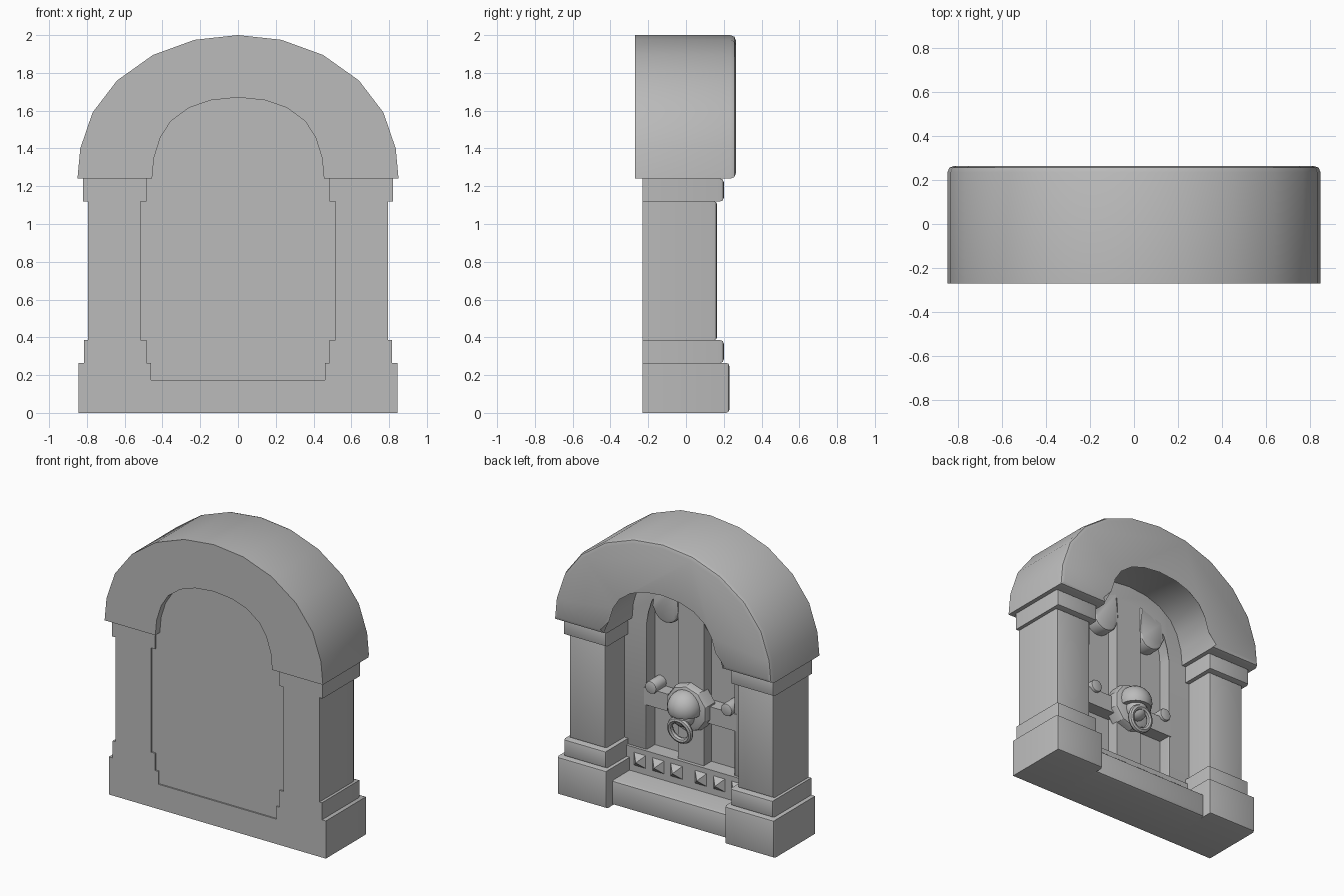
import bpy, bmesh, math
from mathutils import Matrix

old = bpy.data.objects.get("Cube")
if old:
    bpy.data.objects.remove(old)

stone = bpy.data.materials.new("grey stone")
stone.use_nodes = True
GREY = (0.5, 0.5, 0.5, 1)
stone.diffuse_color = GREY
stone.node_tree.nodes["Principled BSDF"].inputs["Base Color"].default_value = GREY


def finish(name, bm, mirror=False):
    """Turn a bmesh into a named object, smooth with sharp edges kept."""
    bmesh.ops.recalc_face_normals(bm, faces=bm.faces)
    mesh = bpy.data.meshes.new(name)
    bm.to_mesh(mesh)
    bm.free()
    mesh.materials.append(stone)
    ob = bpy.data.objects.new(name, mesh)
    bpy.context.collection.objects.link(ob)
    if mirror:
        ob.modifiers.new("Mirror", 'MIRROR')
    bpy.ops.object.select_all(action='DESELECT')
    ob.select_set(True)
    bpy.context.view_layer.objects.active = ob
    bpy.ops.object.shade_smooth_by_angle(angle=math.radians(32))
    return ob


def prism(name, profile, y0, y1, bevel=0.0, mirror=False):
    """Extrude an x-z profile along y and round the rim of its +y face."""
    bm = bmesh.new()
    back = [bm.verts.new((x, y0, z)) for x, z in profile]
    face = [bm.verts.new((x, y1, z)) for x, z in profile]
    bm.faces.new(back)
    bm.faces.new(face)
    n = len(profile)
    for i in range(n):
        j = (i + 1) % n
        bm.faces.new((back[i], back[j], face[j], face[i]))
    if bevel:
        rim = [e for e in bm.edges if all(v in face for v in e.verts)]
        bmesh.ops.bevel(bm, geom=rim, offset=bevel, segments=2,
                        profile=0.5, affect='EDGES')
    return finish(name, bm, mirror)


def block(name, x0, x1, y0, y1, z0, z1, bevel=0.0, mirror=False):
    return prism(name, [(x0, z0), (x1, z0), (x1, z1), (x0, z1)],
                 y0, y1, bevel, mirror)


def both_sides(half):
    """Complete a half curve that runs from +x up to the crown."""
    return half + [(-x, z) for x, z in reversed(half[:-1])]


SPRING = 1.24
outer = both_sides([(0.85, SPRING), (0.835, 1.40), (0.77, 1.59), (0.64, 1.76),
                    (0.45, 1.895), (0.23, 1.975), (0, 2.0)])
inner = both_sides([(0.455, SPRING), (0.445, 1.35), (0.41, 1.46), (0.355, 1.545),
                    (0.26, 1.615), (0.145, 1.655), (0, 1.67)])


def scaled(curve, s):
    return [(x * s, SPRING + (z - SPRING) * s) for x, z in curve]


# Hood arch
prism("arch", outer + inner[::-1], -0.27, 0.265, 0.03)

# Pillars: plinth, base course, shaft, capital
for name, x0, x1, y1, z0, z1 in (
        ("plinths", 0.46, 0.845, 0.23, 0, 0.265),
        ("pillar_bases", 0.485, 0.815, 0.20, 0.265, 0.385),
        ("pillar_shafts", 0.515, 0.795, 0.165, 0.385, 1.12),
        ("capitals", 0.485, 0.82, 0.20, 1.12, SPRING)):
    block(name, x0, x1, -0.23, y1, z0, z1, 0.018, True)

# Sill and studded step
block("sill", -0.47, 0.47, -0.23, 0.165, 0, 0.175, 0.025)
block("studded_step", -0.5, 0.5, -0.21, -0.03, 0.15, 0.345)

bm = bmesh.new()
for x in (0.095, 0.237, 0.38):
    for s in (-1, 1):
        bmesh.ops.create_cone(
            bm, segments=4, radius1=0.068, radius2=0, depth=0.05, cap_ends=True,
            matrix=Matrix.Translation((s * x, -0.008, 0.265))
            @ Matrix.Rotation(-math.pi / 2, 4, 'X')
            @ Matrix.Rotation(math.pi / 4, 4, 'Z'))
finish("pyramid_studs", bm)

# Door panel and raised frame
filled = [(-0.55, 0.1), (0.55, 0.1)] + scaled(inner, 1.2)
prism("door_panel", filled, -0.22, -0.14)
opening = [(0.34, 0.2)] + scaled(inner, 0.75) + [(-0.34, 0.2)]
casing = [(0.55, 0.2)] + scaled(inner, 1.2) + [(-0.55, 0.2)]
prism("door_frame", casing + opening[::-1], -0.2, -0.05, 0.008)

# Centre stile and crossbar with end knobs
block("centre_stile", -0.1, 0.1, -0.16, -0.055, 0.3, 1.6)
block("crossbar", -0.36, 0.36, -0.16, -0.045, 0.66, 0.78)
knob = [(0.295 + 0.045 * math.cos(a), 0.80 + 0.045 * math.sin(a))
        for a in (i * math.tau / 12 for i in range(12))]
prism("crossbar_knobs", knob, -0.15, -0.025, 0.01, True)

# Rounded lobes hanging below the crown
lobe = [(0.195 + 0.1 * math.cos(a), 1.37 + 0.1 * math.sin(a))
        for a in (math.pi + i * math.pi / 10 for i in range(11))]
prism("hanging_lobes", lobe + [(0.295, 1.5), (0.095, 1.6)],
      -0.16, -0.05, 0.02, True)

# Knocker: backplate, dome, lip and ring
disc = [(0.165 * math.cos(a), 0.74 + 0.165 * math.sin(a))
        for a in ((i + 0.5) * math.tau / 10 for i in range(10))]
prism("knocker_plate", disc, -0.1, 0.01, 0.035)

bm = bmesh.new()
bmesh.ops.create_uvsphere(bm, u_segments=20, v_segments=12, radius=0.115,
                          matrix=Matrix.Translation((0, 0.01, 0.76)))
cut = bmesh.ops.bisect_plane(bm, geom=bm.verts[:] + bm.edges[:] + bm.faces[:],
                             plane_co=(0, 0, 0.72), plane_no=(0, 0, -1),
                             clear_outer=True)
bmesh.ops.holes_fill(bm, edges=[e for e in bm.edges if e.is_boundary])
finish("knocker_dome", bm)

bm = bmesh.new()
bmesh.ops.create_uvsphere(bm, u_segments=16, v_segments=10, radius=0.075,
                          matrix=Matrix.Translation((0, 0.02, 0.70)))
finish("knocker_lip", bm)

bpy.ops.mesh.primitive_torus_add(major_radius=0.078, minor_radius=0.02,
                                 major_segments=24, minor_segments=8,
                                 location=(0, 0.065, 0.615),
                                 rotation=(math.radians(80), 0, 0))
ring = bpy.context.object
ring.name = "knocker_ring"
ring.data.materials.append(stone)
bpy.ops.object.shade_smooth_by_angle(angle=math.radians(40))
